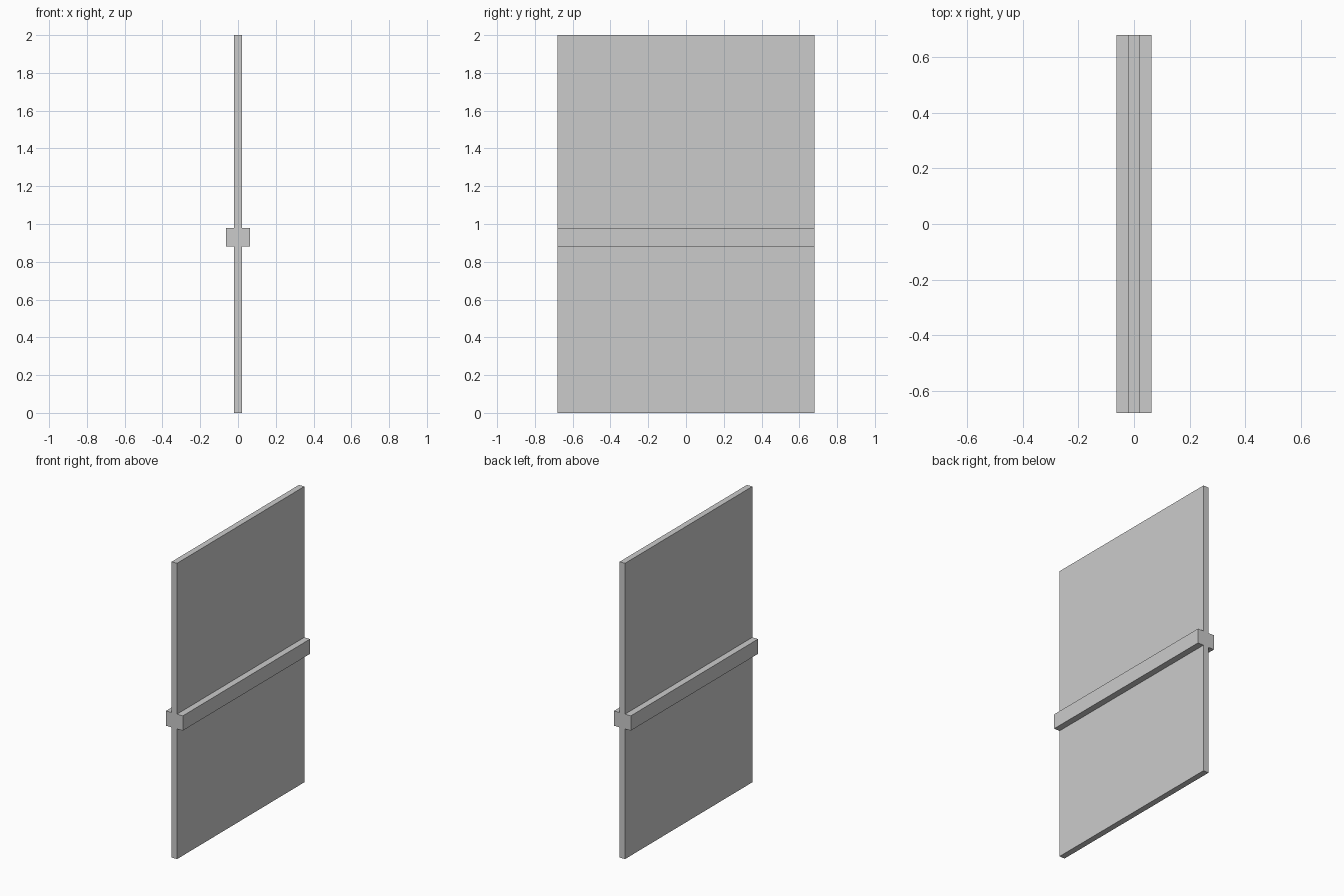
import bpy, bmesh

if "Cube" in bpy.data.objects:
    bpy.data.objects.remove(bpy.data.objects["Cube"])

W, H = 0.68, 2.0          # half width along y, height
T, B = 0.02, 0.063        # half thickness of panel and of rail
Z0, Z1 = 0.88, 0.98       # rail bottom and top

# Cross-shaped side profile: right half, then mirrored for the left half
half = [(T, 0), (T, Z0), (B, Z0), (B, Z1), (T, Z1), (T, H)]
profile = half + [(-x, z) for x, z in reversed(half)]

# Door panel with a rail on both faces, extruded along y
bm = bmesh.new()
face = bm.faces.new([bm.verts.new((x, -W, z)) for x, z in profile])
ext = bmesh.ops.extrude_face_region(bm, geom=[face], use_keep_orig=True)
verts = [g for g in ext["geom"] if isinstance(g, bmesh.types.BMVert)]
bmesh.ops.translate(bm, verts=verts, vec=(0, 2 * W, 0))
bmesh.ops.recalc_face_normals(bm, faces=bm.faces)

mesh = bpy.data.meshes.new("panel_with_rail")
bm.to_mesh(mesh)
bm.free()
bpy.context.collection.objects.link(bpy.data.objects.new("panel_with_rail", mesh))
